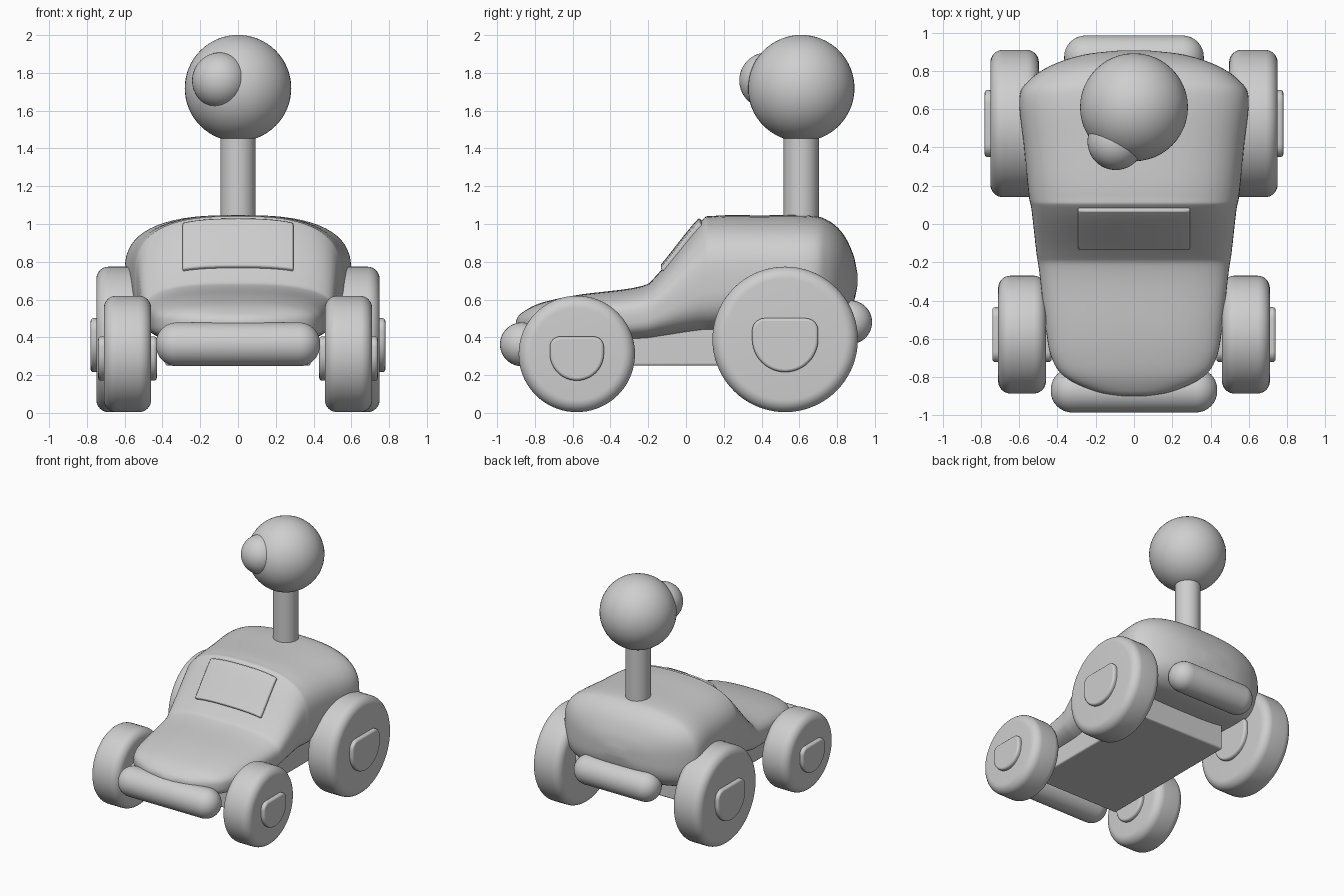
import bpy, bmesh, math
from mathutils import Vector
from mathutils.bvhtree import BVHTree

if "Cube" in bpy.data.objects:
    bpy.data.objects.remove(bpy.data.objects["Cube"])

grey = bpy.data.materials.new("plain grey")
grey.diffuse_color = (0.62, 0.62, 0.62, 1)
grey.use_nodes = True
grey.node_tree.nodes["Principled BSDF"].inputs["Base Color"].default_value = grey.diffuse_color


def finish(name, bm, bevel=0.0, segments=4):
    """Turn a bmesh into a smooth shaded object, optionally with rounded edges."""
    bmesh.ops.recalc_face_normals(bm, faces=bm.faces[:])
    me = bpy.data.meshes.new(name)
    bm.to_mesh(me)
    bm.free()
    me.materials.append(grey)
    me.shade_smooth()
    me.set_sharp_from_angle(angle=math.radians(40))
    ob = bpy.data.objects.new(name, me)
    bpy.context.collection.objects.link(ob)
    if bevel:
        mod = ob.modifiers.new("round", 'BEVEL')
        mod.width, mod.segments = bevel, segments
        mod.limit_method, mod.angle_limit = 'ANGLE', math.radians(40)
    return ob


def skin(rings):
    """Join closed rings of points and cap both ends."""
    bm = bmesh.new()
    vs = [[bm.verts.new(p) for p in r] for r in rings]
    n = len(vs[0])
    for a, b in zip(vs, vs[1:]):
        for i in range(n):
            j = (i + 1) % n
            bm.faces.new((a[i], a[j], b[j], b[i]))
    bm.faces.new(vs[0])
    bm.faces.new(vs[-1])
    return bm


def lathe_x(name, profile, y, z, n=64):
    """Revolve (x, radius) pairs about an axis running along x."""
    ang = [2 * math.pi * i / n for i in range(n)]
    return finish(name, skin([[(x, y + r * math.cos(a), z + r * math.sin(a))
                               for a in ang] for x, r in profile]))


def rounded_roll(x0, x1, r, edge, steps=8):
    """Profile of a cylinder from x0 to x1 with rounded rims."""
    q = [math.pi / 2 * i / steps for i in range(steps + 1)]
    left = [(x0 + edge * (1 - math.sin(t)), r - edge * (1 - math.cos(t))) for t in q[::-1]]
    right = [(x1 - edge * (1 - math.sin(t)), r - edge * (1 - math.cos(t))) for t in q]
    return left + right


def box(name, lo, hi, bevel):
    bm = bmesh.new()
    bmesh.ops.create_cube(bm, size=1)
    for v in bm.verts:
        v.co = Vector([(l + h) / 2 + c * (h - l) for l, h, c in zip(lo, hi, v.co)])
    return finish(name, bm, bevel, 3)


def ball(name, pos, r):
    bm = bmesh.new()
    bmesh.ops.create_uvsphere(bm, u_segments=48, v_segments=32, radius=r)
    bmesh.ops.translate(bm, vec=pos, verts=bm.verts)
    return finish(name, bm)


# Body: sections along y as (y, half width, top, bottom)
stations = [
    (-.900, .05, .49, .44), (-.875, .20, .525, .41), (-.80, .36, .57, .385),
    (-.70, .43, .60, .37), (-.55, .46, .628, .365), (-.25, .495, .668, .375),
    (-.15, .51, .735, .385), (.07, .535, 1.005, .41), (.15, .55, 1.043, .415),
    (.40, .575, 1.046, .425), (.65, .60, 1.045, .43), (.75, .55, 1.02, .45),
    (.83, .43, .95, .50), (.885, .26, .84, .58), (.907, .07, .74, .67)]


def spline(p, i, t):
    a, b, c, d = (p[min(max(k, 0), len(p) - 1)] for k in range(i - 1, i + 3))
    return [y + .5 * t * (z - x + t * (2 * x - 5 * y + 4 * z - w + t * (3 * (y - z) + w - x)))
            for x, y, z, w in zip(a, b, c, d)]


def section(y, w, top, bottom, n=64):
    """Soft upper half, boxier lower half."""
    mid, h = (top + bottom) / 2, (top - bottom) / 2
    pts = []
    for i in range(n):
        c, s = math.cos(2 * math.pi * i / n), math.sin(2 * math.pi * i / n)
        e = 2 / (2.7 if s > 0 else 3.6)
        pts.append((w * math.copysign(abs(c) ** e, c), y,
                    mid + h * math.copysign(abs(s) ** e, s)))
    return pts


sub = 6
rows = [spline(stations, i, k / sub) for i in range(len(stations) - 1) for k in range(sub)]
rows.append(stations[-1])
body = skin([section(*r) for r in rows])
bmesh.ops.recalc_face_normals(body, faces=body.faces[:])
surface = BVHTree.FromBMesh(body)
finish("body", body)

# Windscreen: raised panel following the body slope
bm = bmesh.new()
nx, ny = 16, 10
grid = []
for j in range(ny + 1):
    y = -.122 + .205 * j / ny
    line = []
    for i in range(nx + 1):
        x = -.293 + .586 * i / nx
        hit = surface.ray_cast(Vector((x, y, 3)), Vector((0, 0, -1)))[0]
        line.append((hit - Vector((0, -.7, .7)) * .02, hit + Vector((0, -.7, .7)) * .02))
    grid.append(line)
layers = [[[bm.verts.new(p[k]) for p in line] for line in grid] for k in (0, 1)]
for g in layers:
    for j in range(ny):
        for i in range(nx):
            bm.faces.new((g[j][i], g[j][i + 1], g[j + 1][i + 1], g[j + 1][i]))


def rim(g):
    return (g[0][:-1] + [r[-1] for r in g[:-1]] + g[-1][:0:-1] + [r[0] for r in g[:0:-1]])


a, b = rim(layers[0]), rim(layers[1])
for i in range(len(a)):
    j = (i + 1) % len(a)
    bm.faces.new((a[i], a[j], b[j], b[i]))
finish("windscreen", bm, .008, 2)

# Chassis and bumpers
box("chassis", (-.385, -.67, .25), (.385, .545, .50), .012)
lathe_x("front_bumper", rounded_roll(-.435, .435, .116, .112), -.869, .363)
lathe_x("rear_bumper", rounded_roll(-.365, .365, .116, .112), .869, .48)


def hub(name, x0, x1, y, z, r):
    """D-shaped hub: round below, flat top with rounded corners."""
    pts = [(r * math.cos(t), r * math.sin(t))
           for t in (math.pi + math.pi * i / 24 for i in range(25))]
    c, top = .38 * r, .63 * r
    for sx, start in ((1, 0), (-1, math.pi / 2)):
        for i in range(9):
            t = start + math.pi / 2 * i / 8
            pts.append(((r - c) * sx + c * math.cos(t), top - c + c * math.sin(t)))
    bm = skin([[(x, y + u, z + v) for u, v in pts] for x in (x0, x1)])
    bmesh.ops.remove_doubles(bm, verts=bm.verts[:], dist=1e-5)
    return finish(name, bm, .014, 3)


# Wheels and hubs on both sides: (label, inner x, outer x, y, radius, hub radius)
for label, xi, xo, y, r, hr in (("front", .46, .71, -.578, .308, .143),
                                ("rear", .497, .75, .525, .385, .175)):
    for side, s in (("right", 1), ("left", -1)):
        lo, hi = sorted((s * xi, s * xo))
        lathe_x(f"{label}_{side}_wheel", rounded_roll(lo, hi, r, .065), y, r + .004, 72)
        lo, hi = sorted((s * (xi - .03), s * (xo + .03)))
        hub(f"{label}_{side}_hub", lo, hi, y, r + .006, hr)

# Post, ball head and side knob
bm = bmesh.new()
bmesh.ops.create_cone(bm, cap_ends=True, segments=48, radius1=.093, radius2=.093, depth=.6)
bmesh.ops.translate(bm, vec=(0, .61, 1.2), verts=bm.verts)
finish("post", bm)
ball("head", (0, .61, 1.719), .282)
ball("knob", (-.095, .43, 1.76), .148)
